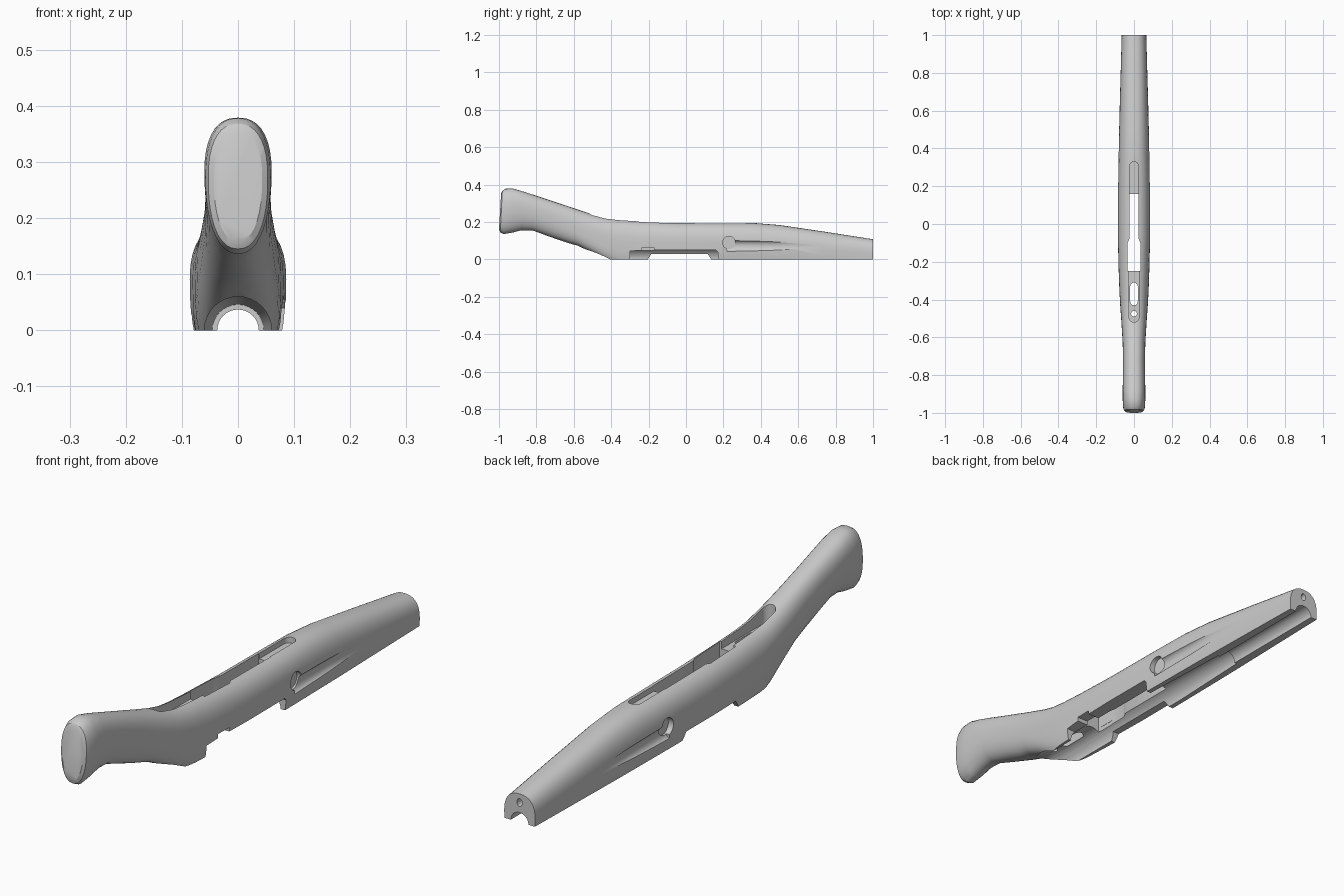
import bpy
import bmesh
from math import sin, cos, pi, radians

if "Cube" in bpy.data.objects:
    bpy.data.objects.remove(bpy.data.objects["Cube"])

grey = bpy.data.materials.new("plain grey")
grey.use_nodes = True
colour = (0.6, 0.6, 0.6, 1)
grey.diffuse_color = colour
grey.node_tree.nodes["Principled BSDF"].inputs["Base Color"].default_value = colour


def loft(name, rings, floor=False):
    """Skin equal-length rings into a closed solid, optionally cut flat at z = 0."""
    bm = bmesh.new()
    loops = [[bm.verts.new(p) for p in ring] for ring in rings]
    n = len(loops[0])
    for a, b in zip(loops, loops[1:]):
        for i in range(n):
            j = (i + 1) % n
            bm.faces.new((a[i], a[j], b[j], b[i]))
    bm.faces.new(loops[0])
    bm.faces.new(loops[-1])
    if floor:
        geom = bm.verts[:] + bm.edges[:] + bm.faces[:]
        bmesh.ops.bisect_plane(bm, geom=geom, plane_co=(0, 0, 0), plane_no=(0, 0, 1),
                               clear_inner=True)
        rim = [e for e in bm.edges if e.is_boundary]
        bmesh.ops.holes_fill(bm, edges=rim, sides=0)
    bmesh.ops.recalc_face_normals(bm, faces=bm.faces[:])
    mesh = bpy.data.meshes.new(name)
    bm.to_mesh(mesh)
    bm.free()
    ob = bpy.data.objects.new(name, mesh)
    bpy.context.collection.objects.link(ob)
    return ob


def power(v, e):
    return (1 if v >= 0 else -1) * abs(v) ** e


def section(y, low, high, half, mid, boxy, tilt=0, n=36):
    """Egg-shaped cross-section; mid is the height of the widest point."""
    ring = []
    for i in range(n):
        a = 2 * pi * i / n
        e = 2 / (boxy if sin(a) < 0 else 2.4)
        z = mid + power(sin(a), e) * ((high - mid) if sin(a) > 0 else (mid - low))
        ring.append((half * power(cos(a), e), y + tilt * (z - low), z))
    return ring


def oval(y, x, z, rx, rz, n=32):
    return [(x + rx * cos(2 * pi * i / n), y, z + rz * sin(2 * pi * i / n)) for i in range(n)]


def slot(y0, y1, half, z0, z1, n=16):
    """Upright slot with round ends."""
    pts = []
    for i in range(n + 1):
        a = pi * i / n
        pts.append((half * cos(a), y1 - half + half * sin(a)))
    pts += [(-x, y0 + y1 - y) for x, y in pts]
    return [[(x, y, z) for x, y in pts] for z in (z0, z1)]


def prism_x(profile, x0, x1):
    return [[(x, y, z) for y, z in profile] for x in (x0, x1)]


# Body stations: y, bottom, top, half width, widest height, lower boxiness, tilt
stations = [
    (-1.00, .160, .355, .043, .27, 2.3, .06),
    (-.993, .145, .368, .053, .27, 2.3, .05),
    (-.975, .136, .378, .058, .27, 2.2, .04),
    (-.93, .143, .379, .060, .28, 2.2, .02),
    (-.88, .156, .366, .060, .28, 2.2, 0),
    (-.82, .155, .347, .059, .26, 2.2, 0),
    (-.73, .122, .317, .058, .23, 2.3, 0),
    (-.63, .088, .284, .060, .19, 2.5, 0),
    (-.58, .074, .267, .063, .17, 2.8, 0),
    (-.50, .035, .241, .068, .14, 3.4, 0),
    (-.43, -.003, .222, .073, .12, 4, 0),
    (-.36, -.05, .214, .077, .10, 3.2, 0),
    (-.25, -.10, .207, .081, .09, 2.5, 0),
    (-.05, -.10, .197, .086, .09, 2.4, 0),
    (.20, -.10, .195, .085, .09, 2.4, 0),
    (.36, -.10, .195, .082, .08, 2.4, 0),
    (.50, -.10, .184, .079, .07, 2.4, 0),
    (.75, -.10, .147, .072, .05, 2.4, 0),
    (1.00, -.10, .108, .065, .03, 2.4, 0),
]
body = loft("stock_body", [section(*s) for s in stations], floor=True)

# Long open channel along the underside, in three widths
cutters = [
    loft("rear_channel", [oval(y, 0, 0, r, r) for y, r in ((-.62, .06), (.2, .06), (.55, .046))]),
    loft("front_channel", [oval(y, 0, 0, .037, .037) for y in (.5, 1.1)]),
    loft("end_hole", [oval(y, 0, .075, .011, .015) for y in (.8, 1.1)]),
]

# Openings along the top
well = [(-.034, -.25), (.034, -.25), (.034, -.1), (.025, -.08), (.025, .16),
        (-.025, .16), (-.025, -.08), (-.034, -.1)]
cutters += [
    loft("main_well", [[(x, y, z) for x, y in well] for z in (-.1, .3)]),
    loft("rear_recess", slot(-.52, -.23, .026, .175, .32)),
    loft("rear_well", slot(-.43, -.31, .02, -.1, .3)),
    loft("screw_hole", slot(-.49, -.46, .0149, -.1, .3)),
    loft("front_recess", slot(.1, .33, .023, .172, .3)),
]

# Side cutouts on the lower edge
cutters += [
    loft("right_notch", prism_x([(-.3, -.1), (-.3, .045), (-.22, .05), (.16, .05),
                                 (.17, .04), (.17, -.1)], 0, .2)),
    loft("handle_notch", prism_x([(-.235, 0), (-.235, .065), (-.17, .065), (-.17, 0)],
                                 -.035, .2)),
    loft("left_notch", prism_x([(-.21, -.1), (-.205, 0), (-.185, .03), (.115, .03),
                                (.135, 0), (.14, -.1)], -.2, 0)),
]

# Finger grooves with round sockets, on both sides
for side, name in ((1, "right"), (-1, "left")):
    groove = [(.22, .088, .02, .030), (.45, .088, .018, .027), (.67, .083, .007, .018)]
    cutters.append(loft(name + "_groove", [oval(y, side * x, .072, rx, rz)
                                           for y, x, rx, rz in groove]))
    disc = [(.23 + .034 * cos(2 * pi * i / 32), .09 + .034 * sin(2 * pi * i / 32))
            for i in range(32)]
    cutters.append(loft(name + "_socket", prism_x(disc, side * .063, side * .15)))

for cutter in cutters:
    cutter.hide_render = True
    mod = body.modifiers.new(cutter.name, "BOOLEAN")
    mod.operation = "DIFFERENCE"
    mod.solver = "EXACT"
    mod.object = cutter

# Bake the cuts and remove the cutters
depsgraph = bpy.context.evaluated_depsgraph_get()
baked = bpy.data.meshes.new_from_object(body.evaluated_get(depsgraph))
body.modifiers.clear()
body.data = baked
for cutter in cutters:
    bpy.data.objects.remove(cutter)

baked.materials.clear()
baked.materials.append(grey)
for face in baked.polygons:
    face.material_index = 0

bpy.ops.object.select_all(action="DESELECT")
body.select_set(True)
bpy.context.view_layer.objects.active = body
bpy.ops.object.shade_smooth_by_angle(angle=radians(30))
